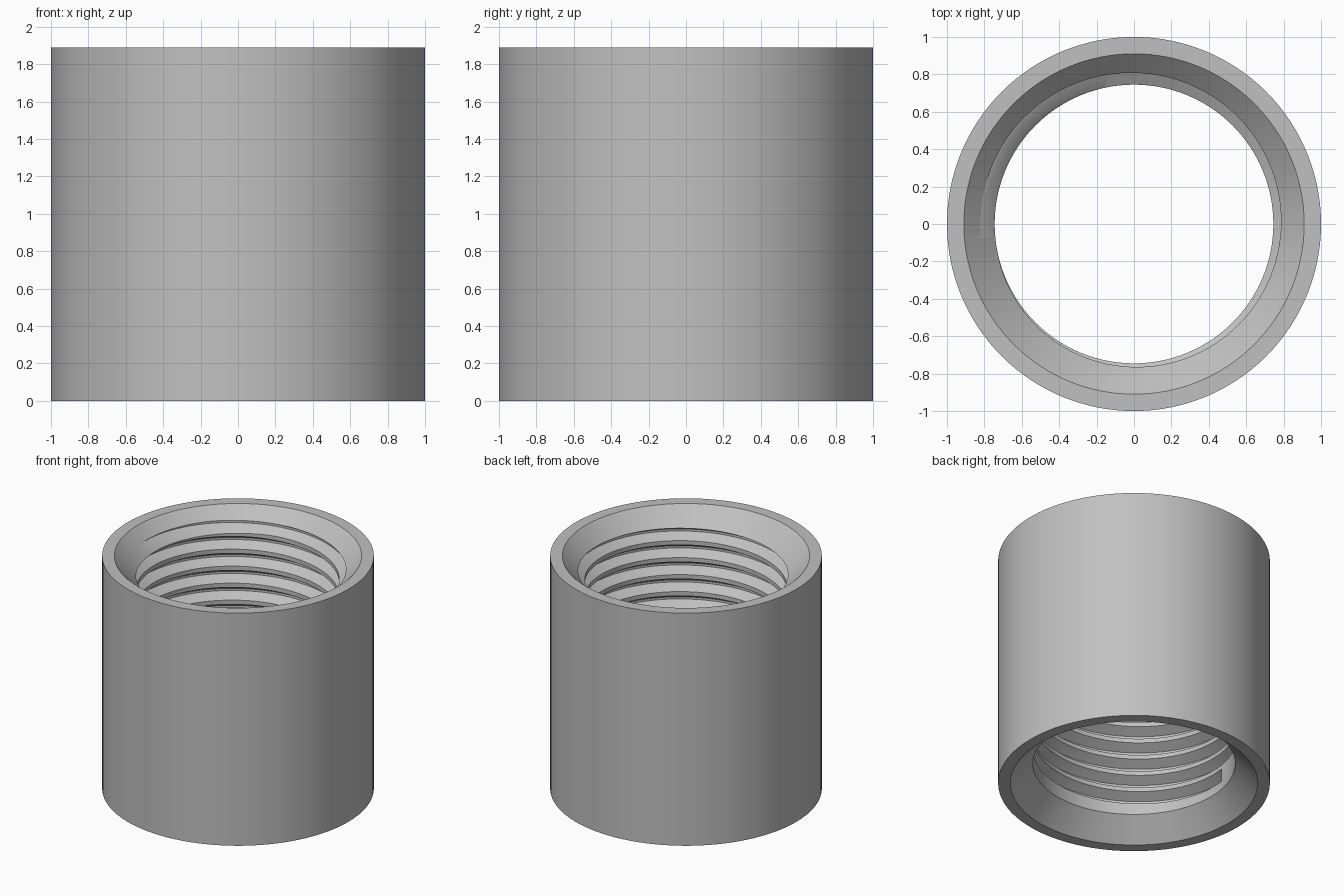
import bpy, bmesh
from math import sin, cos, pi, radians, ceil

cube = bpy.data.objects.get("Cube")
if cube:
    bpy.data.objects.remove(cube, do_unlink=True)

HEIGHT, OUTER, BORE, MOUTH = 1.89, 1.0, 0.745, 0.91
CHAMFER = MOUTH - BORE
PITCH, ROOT = 0.138, 0.82
SEGMENTS = 128

grey = bpy.data.materials.new("plain_grey")
grey.use_nodes = True
grey.diffuse_color = (0.53, 0.53, 0.53, 1)
grey.node_tree.nodes["Principled BSDF"].inputs["Base Color"].default_value = (0.53, 0.53, 0.53, 1)


def sweep(name, sections, closed):
    """Skin a list of equal cross-sections, joined in a ring or capped at the ends."""
    bm = bmesh.new()
    loops = [[bm.verts.new(p) for p in s] for s in sections]
    pairs = list(zip(loops, loops[1:]))
    if closed:
        pairs.append((loops[-1], loops[0]))
    else:
        bm.faces.new(loops[0])
        bm.faces.new(loops[-1])
    n = len(loops[0])
    for a, b in pairs:
        for i in range(n):
            j = (i + 1) % n
            bm.faces.new((a[i], a[j], b[j], b[i]))
    bmesh.ops.recalc_face_normals(bm, faces=bm.faces)
    mesh = bpy.data.meshes.new(name)
    bm.to_mesh(mesh)
    bm.free()
    mesh.materials.append(grey)
    obj = bpy.data.objects.new(name, mesh)
    bpy.context.collection.objects.link(obj)
    return obj


def section(profile, angle, lift=0):
    return [(r * cos(angle), r * sin(angle), z + lift) for r, z in profile]


# Sleeve with a 45 degree chamfer at both mouths
wall = [(OUTER, 0), (OUTER, HEIGHT), (MOUTH, HEIGHT), (BORE, HEIGHT - CHAMFER),
        (BORE, CHAMFER), (MOUTH, 0)]
sleeve = sweep("threaded_sleeve",
               [section(wall, 2 * pi * i / SEGMENTS) for i in range(SEGMENTS)], True)

# Helical groove cutter: 60 degree thread with a flat root
inner = BORE - 0.015
root_half = PITCH / 16
mouth_half = root_half + (ROOT - inner) * 0.577
groove = [(inner, -mouth_half), (ROOT, -root_half), (ROOT, root_half), (inner, mouth_half)]
start_angle, start_z = radians(170), 0.285
steps = ceil((HEIGHT - start_z) / PITCH * SEGMENTS)
sections = []
for i in range(steps + 1):
    turn = i / SEGMENTS
    sections.append(section(groove, start_angle + 2 * pi * turn, start_z + PITCH * turn))
cutter = sweep("thread_cutter", sections, False)
cutter.hide_render = True

# Cut the thread and keep only the finished sleeve
cut = sleeve.modifiers.new("thread", "BOOLEAN")
cut.operation = "DIFFERENCE"
cut.solver = "EXACT"
cut.object = cutter
bpy.context.view_layer.update()
bpy.ops.object.select_all(action="DESELECT")
bpy.context.view_layer.objects.active = sleeve
sleeve.select_set(True)
bpy.ops.object.modifier_apply(modifier=cut.name)
bpy.data.objects.remove(cutter, do_unlink=True)
bpy.ops.object.shade_smooth_by_angle(angle=radians(25))
